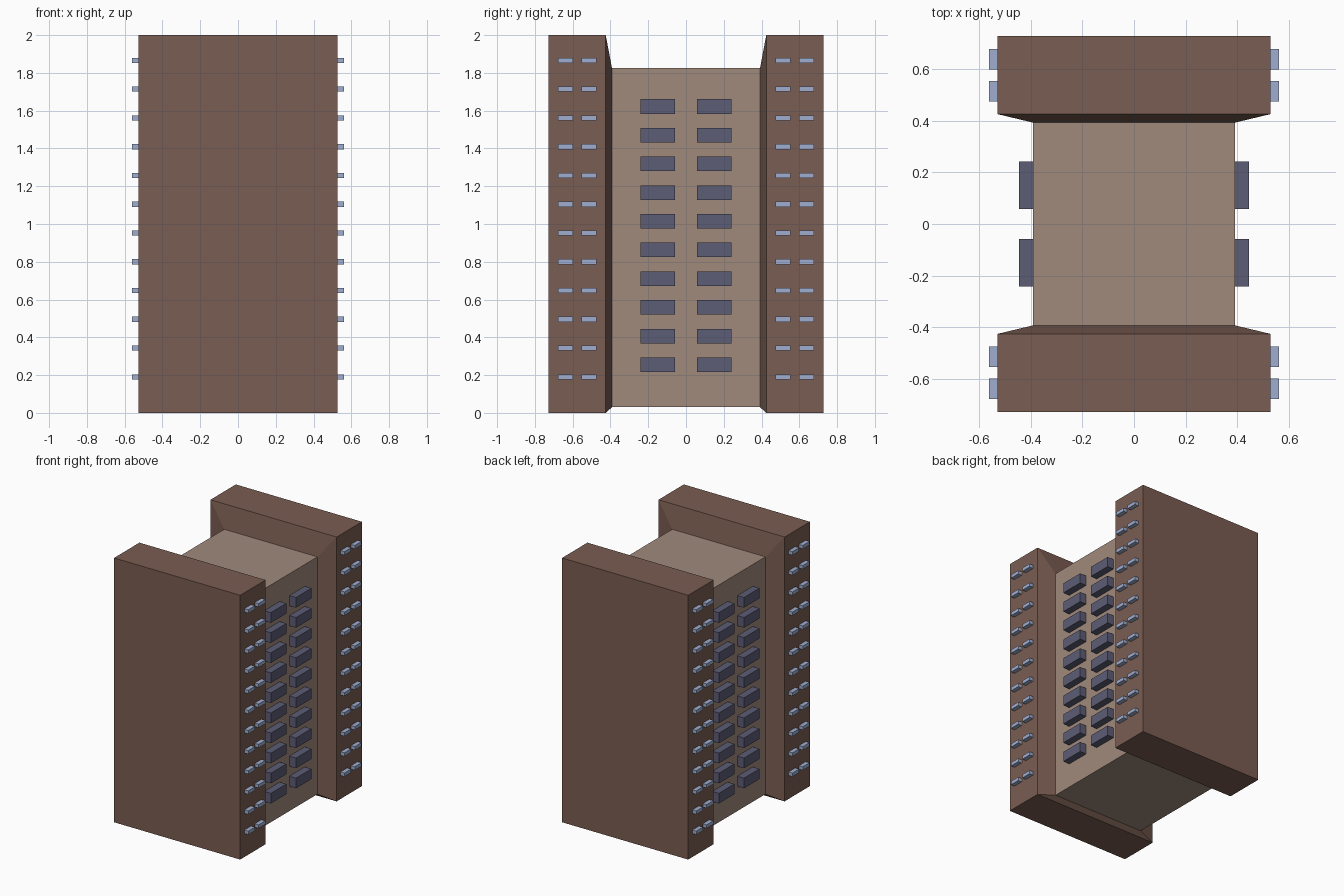
import bpy
import bmesh

if "Cube" in bpy.data.objects:
    bpy.data.objects.remove(bpy.data.objects["Cube"])


def material(name, colour):
    mat = bpy.data.materials.new(name)
    mat.use_nodes = True
    mat.diffuse_color = (*colour, 1)
    mat.node_tree.nodes["Principled BSDF"].inputs["Base Color"].default_value = (*colour, 1)
    return mat


brown = material("brown brick", (0.195, 0.109, 0.084))
tan = material("tan plaster", (0.352, 0.254, 0.202))
slate = material("slate blue", (0.109, 0.109, 0.181))
pale = material("pale blue", (0.352, 0.429, 0.631))


def finish(name, bm, mat):
    bmesh.ops.recalc_face_normals(bm, faces=bm.faces)
    mesh = bpy.data.meshes.new(name)
    bm.to_mesh(mesh)
    bm.free()
    mesh.materials.append(mat)
    obj = bpy.data.objects.new(name, mesh)
    bpy.context.collection.objects.link(obj)
    return obj


def add_box(bm, x, y, z):
    """Add a box spanning the given (low, high) ranges."""
    verts = bmesh.ops.create_cube(bm, size=1)["verts"]
    for v in verts:
        for axis, (low, high) in enumerate((x, y, z)):
            v.co[axis] = low if v.co[axis] < 0 else high


CORE_X, CORE_Y, CORE_Z = 0.39, 0.392, (0.03, 1.826)
WING_X, WING_Y, WING_Z = 0.528, (0.425, 0.728), (0, 2)

# Central block
bm = bmesh.new()
add_box(bm, (-CORE_X, CORE_X), (-CORE_Y, CORE_Y), CORE_Z)
finish("central_block", bm, tan)


# End wings, with a tapered collar meeting the central block
def wing(name, side):
    bm = bmesh.new()
    rings = []
    for y, x, (low, high) in ((CORE_Y, CORE_X, CORE_Z),
                              (WING_Y[0], WING_X, WING_Z),
                              (WING_Y[1], WING_X, WING_Z)):
        corners = ((-x, low), (x, low), (x, high), (-x, high))
        rings.append([bm.verts.new((cx, side * y, cz)) for cx, cz in corners])
    for a, b in zip(rings, rings[1:]):
        for i in range(4):
            j = (i + 1) % 4
            bm.faces.new((a[i], a[j], b[j], b[i]))
    bm.faces.new(rings[0])
    bm.faces.new(rings[-1])
    finish(name, bm, brown)


wing("front_wing", -1)
wing("back_wing", 1)


# Rows of projecting boxes on both long sides
def box_rows(name, mat, wall, depth, centres, width, height, first, last, rows):
    bm = bmesh.new()
    for row in range(rows):
        z = first + (last - first) * row / (rows - 1)
        for y in centres:
            for end in (-1, 1):
                add_box(bm, (wall, wall + depth),
                        (end * y - width / 2, end * y + width / 2),
                        (z - height / 2, z + height / 2))
    obj = finish(name, bm, mat)
    mirror = obj.modifiers.new("other_side", "MIRROR")
    mirror.use_axis[0] = True
    mirror.use_mirror_merge = False


box_rows("balconies", slate, CORE_X, 0.055, [0.15], 0.184, 0.077, 0.255, 1.622, 10)
box_rows("window_ledges", pale, WING_X, 0.032, [0.513, 0.637], 0.08, 0.027, 0.191, 1.866, 12)
